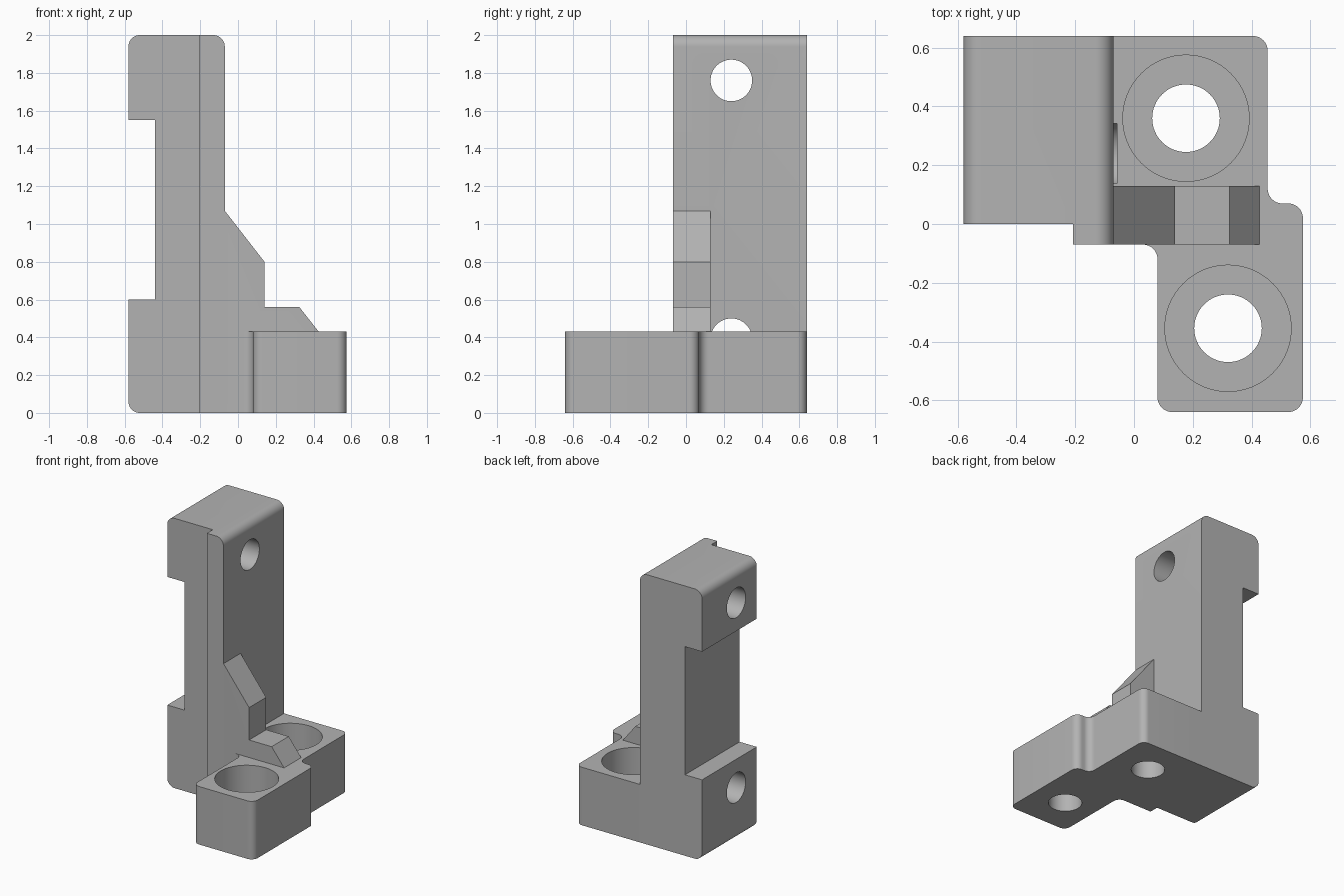
import bpy
import bmesh
import math
from mathutils import Vector

cube = bpy.data.objects.get("Cube")
if cube:
    bpy.data.objects.remove(cube, do_unlink=True)

grey = bpy.data.materials.new("light grey")
grey.use_nodes = True
colour = (0.45, 0.45, 0.45, 1)
grey.diffuse_color = colour
grey.node_tree.nodes["Principled BSDF"].inputs["Base Color"].default_value = colour


def rounded(corners, steps=10):
    """Outline from (a, b, radius) corners, each right angle filleted by an arc."""
    points = []
    for i, (a, b, r) in enumerate(corners):
        p = Vector((a, b))
        if not r:
            points.append(p)
            continue
        u = (Vector(corners[i - 1][:2]) - p).normalized()
        v = (Vector(corners[(i + 1) % len(corners)][:2]) - p).normalized()
        for k in range(steps + 1):
            t = k / steps * math.pi / 2
            points.append(p + r * (u * (1 - math.sin(t)) + v * (1 - math.cos(t))))
    return points


def prism(name, corners, axis, low, high):
    """Extrude an outline along y (outline in x, z) or z (outline in x, y)."""
    bm = bmesh.new()
    place = (lambda p: (p.x, low, p.y)) if axis == "y" else (lambda p: (p.x, p.y, low))
    face = bm.faces.new([bm.verts.new(place(p)) for p in rounded(corners)])
    extruded = bmesh.ops.extrude_face_region(bm, geom=[face])["geom"]
    move = Vector((0, high - low, 0)) if axis == "y" else Vector((0, 0, high - low))
    bmesh.ops.translate(bm, vec=move, verts=[g for g in extruded if isinstance(g, bmesh.types.BMVert)])
    bmesh.ops.recalc_face_normals(bm, faces=bm.faces)
    mesh = bpy.data.meshes.new(name)
    bm.to_mesh(mesh)
    bm.free()
    mesh.materials.append(grey)
    obj = bpy.data.objects.new(name, mesh)
    bpy.context.collection.objects.link(obj)
    return obj


def drill(name, start, end, radius):
    """Cylindrical cutter between two points."""
    a, b = Vector(start), Vector(end)
    bpy.ops.mesh.primitive_cylinder_add(vertices=64, radius=radius, depth=(b - a).length, location=(a + b) / 2)
    obj = bpy.context.object
    obj.name = name
    obj.rotation_euler = (b - a).to_track_quat("Z", "Y").to_euler()
    obj.data.materials.append(grey)
    return obj


def combine(target, other, operation):
    mod = target.modifiers.new(other.name, "BOOLEAN")
    mod.operation = operation
    mod.solver = "EXACT"
    mod.object = other
    bpy.context.view_layer.update()
    bpy.context.view_layer.objects.active = target
    bpy.ops.object.modifier_apply(modifier=mod.name)
    bpy.data.objects.remove(other, do_unlink=True)


LEFT, FACE, FRONT, BACK, DECK = -0.58, -0.07, -0.07, 0.64, 0.43

# Upright column with a clearance notch in its outer side
R = 0.06
bracket = prism("mounting_bracket", [
    (LEFT, 0, R), (FACE, 0, 0), (FACE, 2, R), (LEFT, 2, R),
    (LEFT, 1.55, 0), (-0.44, 1.55, 0), (-0.44, 0.6, 0), (LEFT, 0.6, 0)], "y", FRONT, BACK)

# Step in the column front
combine(bracket, prism("front_step", [
    (-0.8, -0.2, 0), (-0.207, -0.2, 0), (-0.207, 2.2, 0), (-0.8, 2.2, 0)], "y", -0.3, 0), "DIFFERENCE")

# Foot with two offset screw pads
F = 0.05
combine(bracket, prism("foot", [
    (FACE, FRONT, 0), (0.08, FRONT, F), (0.08, -0.64, F), (0.575, -0.64, F),
    (0.575, 0.07, F), (0.455, 0.07, F), (0.455, BACK, F), (FACE, BACK, 0)], "z", 0, DECK), "UNION")

# Stiffening rib with a low toe
combine(bracket, prism("rib", [
    (FACE, DECK, 0), (0.427, DECK, 0), (0.325, 0.56, 0), (0.14, 0.56, 0),
    (0.14, 0.8, 0), (FACE, 1.07, 0)], "y", FRONT, 0.13), "UNION")

# Counterbored vertical screw holes
for x, y in ((0.177, 0.36), (0.32, -0.355)):
    combine(bracket, drill("screw_hole", (x, y, -0.1), (x, y, 0.6), 0.115), "DIFFERENCE")
    combine(bracket, drill("counterbore", (x, y, 0.18), (x, y, 0.5), 0.215), "DIFFERENCE")

# Horizontal holes through the column
for z in (1.76, 0.39):
    combine(bracket, drill("cross_hole", (-0.8, 0.24, z), (-0.058, 0.24, z), 0.11), "DIFFERENCE")

bpy.ops.object.select_all(action="DESELECT")
bracket.select_set(True)
bpy.context.view_layer.objects.active = bracket
bpy.ops.object.shade_smooth_by_angle(angle=math.radians(30))
